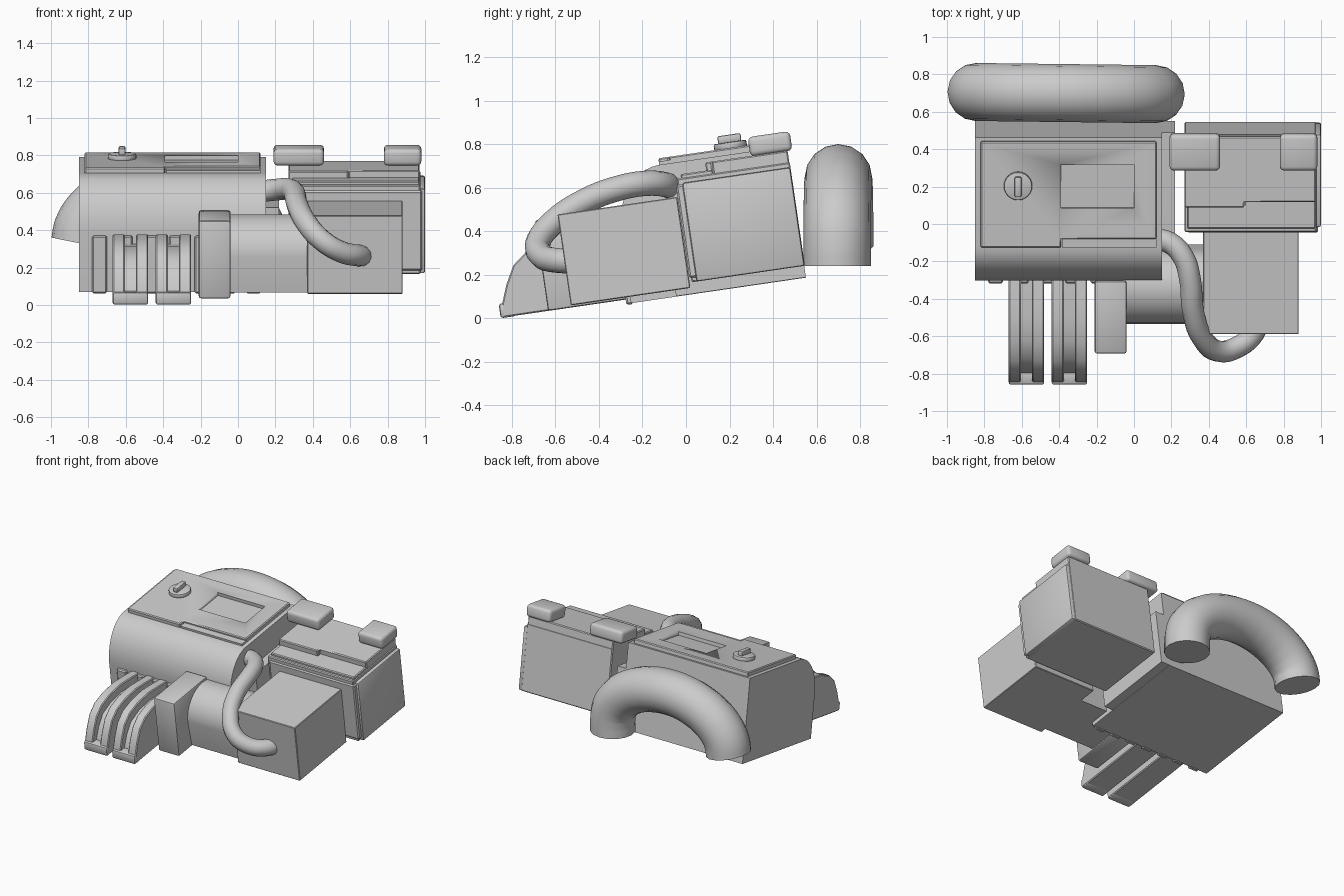
import bpy, bmesh, math

if "Cube" in bpy.data.objects:
    bpy.data.objects.remove(bpy.data.objects["Cube"])

TILT = math.radians(8.3)   # whole machine leans forward; parts are built level, then tilted


def prism(name, pts, lo, hi, axis='X', bevel=0.0, segs=3):
    """Extrude a 2D outline: axis X takes (y, z) points, axis Z takes (x, y) points."""
    bm = bmesh.new()
    to3 = (lambda p, t: (t, p[0], p[1])) if axis == 'X' else (lambda p, t: (p[0], p[1], t))
    a = [bm.verts.new(to3(p, lo)) for p in pts]
    b = [bm.verts.new(to3(p, hi)) for p in pts]
    n = len(pts)
    bm.faces.new(a)
    bm.faces.new(b[::-1])
    for i in range(n):
        bm.faces.new((a[i], b[i], b[(i + 1) % n], a[(i + 1) % n]))
    bmesh.ops.recalc_face_normals(bm, faces=bm.faces)
    if bevel:
        edges = [e for e in bm.edges if e.calc_face_angle(0) > math.radians(35)]
        bmesh.ops.bevel(bm, geom=edges, offset=bevel, segments=segs, profile=0.5, affect='EDGES')
    me = bpy.data.meshes.new(name)
    bm.to_mesh(me)
    bm.free()
    ob = bpy.data.objects.new(name, me)
    bpy.context.collection.objects.link(ob)
    ob.rotation_euler.x = TILT
    bpy.ops.object.select_all(action='DESELECT')
    ob.select_set(True)
    bpy.context.view_layer.objects.active = ob
    bpy.ops.object.shade_smooth_by_angle(angle=math.radians(35))
    return ob


def box(name, x0, x1, y0, y1, z0, z1, bevel=0.0, segs=2):
    return prism(name, [(y0, z0), (y1, z0), (y1, z1), (y0, z1)], x0, x1, 'X', bevel, segs)


def circle(cx, cy, r, n=24):
    return [(cx + r * math.cos(2 * math.pi * i / n), cy + r * math.sin(2 * math.pi * i / n))
            for i in range(n)]


def arc(cx, cy, rx, ry, d0, d1, n=10):
    angs = [math.radians(d0 + (d1 - d0) * i / n) for i in range(n + 1)]
    return [(cx + rx * math.cos(t), cy + ry * math.sin(t)) for t in angs]


def tube(name, pts, r, res=4):
    cu = bpy.data.curves.new(name, 'CURVE')
    cu.dimensions = '3D'
    cu.bevel_depth = r
    cu.bevel_resolution = res
    cu.resolution_u = 5
    cu.use_fill_caps = True
    sp = cu.splines.new('BEZIER')
    sp.bezier_points.add(len(pts) - 1)
    for bp, p in zip(sp.bezier_points, pts):
        bp.co = p
        bp.handle_left_type = bp.handle_right_type = 'AUTO'
    ob = bpy.data.objects.new(name, cu)
    bpy.context.collection.objects.link(ob)
    return ob


def cut(target, cutter):
    m = target.modifiers.new('cut', 'BOOLEAN')
    m.operation = 'DIFFERENCE'
    m.object = cutter
    m.solver = 'EXACT'
    cutter.hide_render = True
    cutter.hide_set(True)


# Main housing with rounded upper front
body = prism('main_housing', [(0.572, 0.105), (0.572, 0.715)]
             + arc(-0.02, 0.42, 0.22, 0.295, 90, 180) + [(-0.24, 0.105)], -0.85, 0.15)
box('housing_side_plate', 0.15, 0.22, -0.03, 0.572, 0.107, 0.53)

# Lid with stepped front corner, recessed window and turn knob
lid = prism('lid', [(-0.82, -0.02), (-0.39, -0.02), (-0.39, 0.028), (0.12, 0.028),
                    (0.12, 0.553), (-0.82, 0.553)], 0.69, 0.745, 'Z', 0.006, 1)
box('lid_latch_step', -0.385, 0.12, -0.02, 0.05, 0.69, 0.73)
window = box('window_cutter', -0.39, 0.0, 0.195, 0.43, 0.72, 0.85)
cut(lid, window)
prism('knob_base', circle(-0.62, 0.316, 0.076), 0.74, 0.772, 'Z', 0.008, 2)
box('knob_grip', -0.638, -0.602, 0.262, 0.37, 0.77, 0.806, 0.008)

# Vent ribs along the front
for i in range(7):
    x = -0.74 + i * 0.137
    box(f'vent_rib_{i}', x - 0.04, x + 0.04, -0.262, -0.23, 0.1, 0.41, 0.008, 1)

# Two feet, each with a pair of curved fins and an inset web
fin = [(-0.2, 0.125), (-0.832, 0.125), (-0.825, 0.19), (-0.795, 0.27), (-0.75, 0.355),
       (-0.68, 0.41), (-0.58, 0.437), (-0.45, 0.445), (-0.33, 0.43), (-0.2, 0.41)]
web = [(-0.2, 0.125), (-0.8, 0.125), (-0.775, 0.2), (-0.74, 0.27), (-0.68, 0.34),
       (-0.58, 0.375), (-0.45, 0.385), (-0.2, 0.36)]
for i, x in enumerate((-0.67, -0.44)):
    prism(f'foot_fin_left_{i}', fin, x, x + 0.065, 'X', 0.006, 1)
    prism(f'foot_fin_right_{i}', fin, x + 0.125, x + 0.19, 'X', 0.006, 1)
    prism(f'foot_web_{i}', web, x + 0.03, x + 0.16)
    box(f'foot_toe_{i}', x, x + 0.19, -0.842, -0.77, 0.123, 0.19, 0.012)

# Front bracket block and the barrel joining it to the motor box
box('front_bracket', -0.21, -0.04, -0.622, -0.23, 0.125, 0.545, 0.012)
prism('barrel', arc(-0.29, 0.33, 0.2, 0.2, 0, 180, 16) + [(-0.47, 0.135), (-0.09, 0.135)],
      -0.06, 0.4)

# Motor box
box('motor_box', 0.37, 0.88, -0.515, 0.04, 0.135, 0.557, 0.004, 1)

# Side case: body, side panel, stepped top
box('side_case', 0.27, 0.975, 0.05, 0.575, 0.16, 0.64, 0.006, 1)
box('side_case_panel', 0.94, 1.0, 0.073, 0.573, 0.16, 0.617, 0.01)
box('side_case_front_trim', 0.285, 0.985, 0.042, 0.08, 0.18, 0.61, 0.008, 1)
prism('side_case_ledge', [(0.285, 0.07), (0.97, 0.07), (0.97, 0.22), (0.59, 0.22),
                          (0.59, 0.19), (0.285, 0.19)], 0.6, 0.658, 'Z', 0.006, 1)
prism('side_case_top', [(0.27, 0.19), (0.59, 0.19), (0.59, 0.22), (0.97, 0.22),
                        (0.97, 0.573), (0.27, 0.573)], 0.6, 0.695, 'Z', 0.006, 1)
for name, x0, x1 in (('left', 0.19, 0.46), ('right', 0.78, 0.98)):
    box(f'case_tab_{name}', x0, x1, 0.4, 0.595, 0.692, 0.782, 0.022, 3)

# Bent hose from housing to motor box
tube('hose', [(0.1, -0.08, 0.605), (0.19, -0.1, 0.615), (0.265, -0.18, 0.62),
              (0.3, -0.3, 0.6), (0.315, -0.46, 0.54), (0.365, -0.61, 0.44),
              (0.45, -0.68, 0.345), (0.55, -0.66, 0.285), (0.64, -0.585, 0.265),
              (0.67, -0.49, 0.265)], 0.058)

# Large arched duct across the back
arch = arc(-0.365, 0.33, 0.48, 0.315, 180, 0, 12)
duct = [(x, 0.7 - 0.006 * (x + 0.365) / 0.5, z) for x, z in arch] + [(0.115, 0.694, 0.24)]
tube('rear_duct', duct, 0.155, 6)
